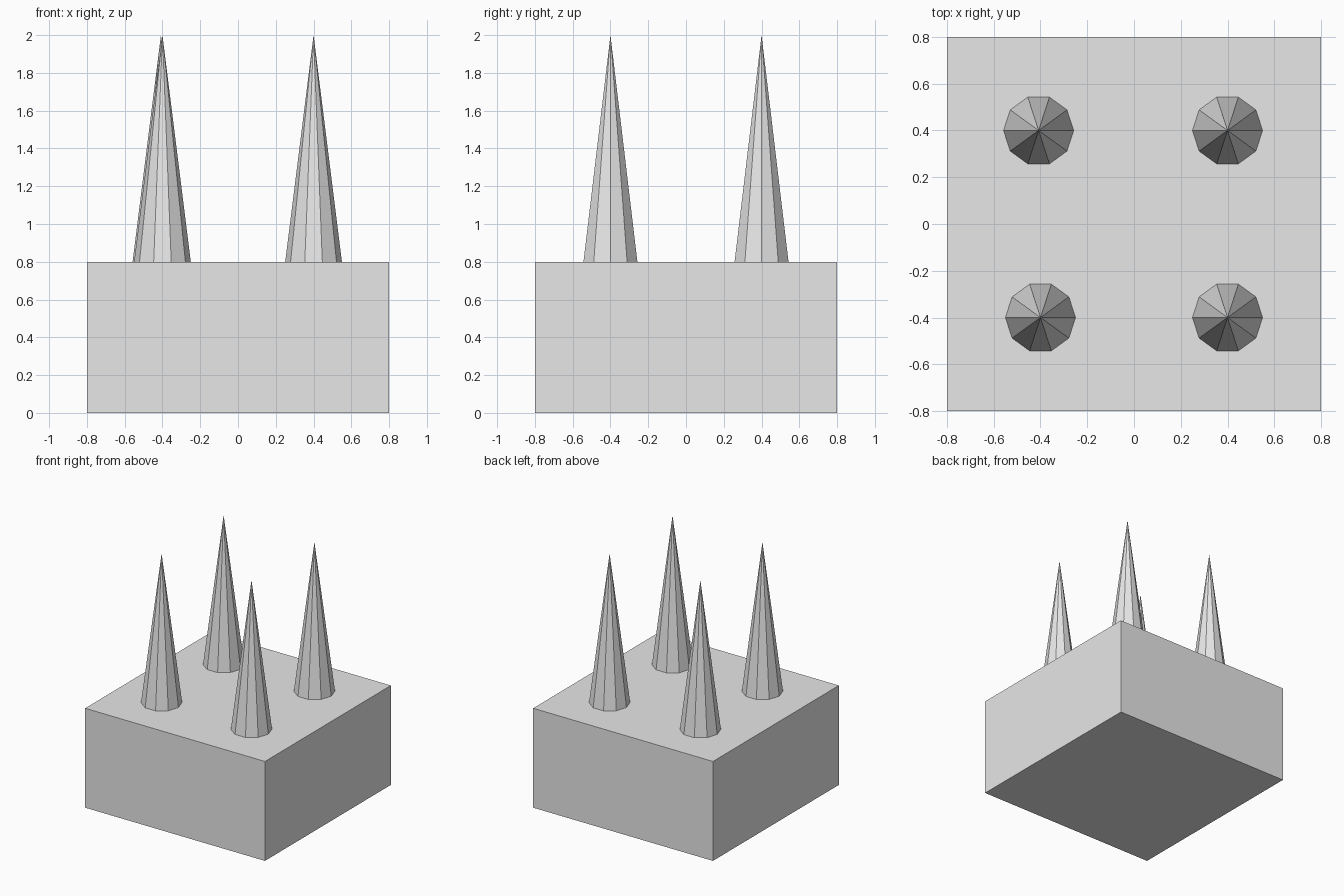
import bpy
import math

if "Cube" in bpy.data.objects:
    bpy.data.objects.remove(bpy.data.objects["Cube"])

grey = bpy.data.materials.new("light grey")
grey.diffuse_color = (0.8, 0.8, 0.8, 1)
grey.use_nodes = True
grey.node_tree.nodes["Principled BSDF"].inputs["Base Color"].default_value = grey.diffuse_color

# Base block
bpy.ops.mesh.primitive_cube_add(size=1, location=(0, 0, 0.4))
base = bpy.context.object
base.name = "base_block"
base.scale = (1.6, 1.6, 0.8)
base.data.materials.append(grey)


# Ten-sided spikes standing on the block
def spike(name, x, y):
    bpy.ops.mesh.primitive_cone_add(vertices=10, radius1=0.15, radius2=0, depth=1.2,
                                    location=(x, y, 1.4),
                                    rotation=(0, 0, math.pi / 2))
    ob = bpy.context.object
    ob.name = name
    ob.data.materials.append(grey)


spike("spike_front_left", -0.4, -0.4)
spike("spike_front_right", 0.4, -0.4)
spike("spike_back_left", -0.408, 0.4)
spike("spike_back_right", 0.4, 0.4)
